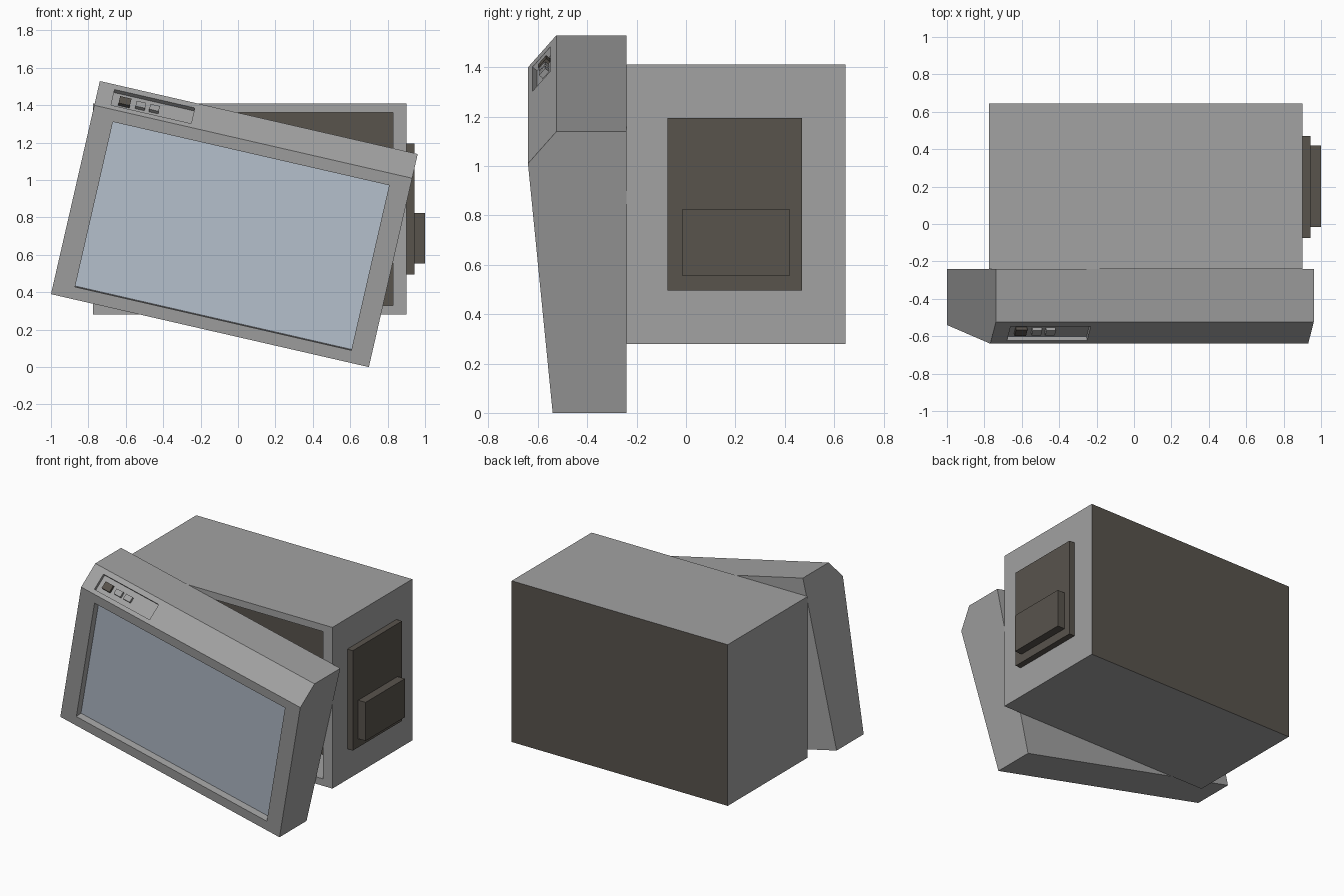
import bpy, bmesh
from mathutils import Vector, Matrix

if "Cube" in bpy.data.objects:
    bpy.data.objects.remove(bpy.data.objects["Cube"])


def material(name, rgb):
    m = bpy.data.materials.new(name)
    m.diffuse_color = (*rgb, 1.0)
    m.use_nodes = True
    m.node_tree.nodes["Principled BSDF"].inputs["Base Color"].default_value = m.diffuse_color
    return m


GREY = material("casing grey", (0.36, 0.36, 0.36))
BROWN = material("dark brown", (0.098, 0.087, 0.073))
BLUE = material("screen blue grey", (0.50, 0.57, 0.66))


def finish(name, bm, mats, matrix=None):
    bmesh.ops.recalc_face_normals(bm, faces=bm.faces[:])
    mesh = bpy.data.meshes.new(name)
    bm.to_mesh(mesh)
    bm.free()
    for m in mats:
        mesh.materials.append(m)
    ob = bpy.data.objects.new(name, mesh)
    if matrix:
        ob.matrix_world = matrix
    bpy.context.collection.objects.link(ob)
    return ob


def prism(profile, width):
    """Extrude a (y, z) profile along x; returns bmesh and its side faces."""
    bm = bmesh.new()
    a = [bm.verts.new((0, y, z)) for y, z in profile]
    b = [bm.verts.new((width, y, z)) for y, z in profile]
    n = len(profile)
    bm.faces.new(a)
    bm.faces.new(b[::-1])
    sides = [bm.faces.new((a[i], b[i], b[(i + 1) % n], a[(i + 1) % n])) for i in range(n)]
    return bm, sides


def recess(bm, face, s0, s1, t0, t1, push, mat=0):
    """Sink a rectangle, given as fractions of a quad face, by the vector push."""
    outer = list(face.verts)
    p = [v.co.copy() for v in outer]

    def at(s, t):
        return p[0].lerp(p[1], s).lerp(p[3].lerp(p[2], s), t)

    spots = [at(s0, t0), at(s1, t0), at(s1, t1), at(s0, t1)]
    rim = [bm.verts.new(c) for c in spots]
    deep = [bm.verts.new(c + Vector(push)) for c in spots]
    bm.faces.remove(face)
    for i in range(4):
        j = (i + 1) % 4
        bm.faces.new((outer[i], outer[j], rim[j], rim[i]))
        bm.faces.new((rim[i], rim[j], deep[j], deep[i]))
    bm.faces.new(deep).material_index = mat


def box(name, lo, hi, mat, matrix=None):
    lo, hi = Vector(lo), Vector(hi)
    bm = bmesh.new()
    bmesh.ops.create_cube(bm, size=1)
    bmesh.ops.scale(bm, vec=hi - lo, verts=bm.verts[:])
    bmesh.ops.translate(bm, vec=(lo + hi) / 2, verts=bm.verts[:])
    return finish(name, bm, [mat], matrix)


# Rear cabinet: brown back panel and recessed brown front opening
bm, sides = prism([(0.645, 0.28), (-0.24, 0.28), (-0.24, 1.41), (0.645, 1.41)], 1.675)
sides[3].material_index = 1
recess(bm, sides[1], 0.043, 0.957, 0.043, 0.957, (0, 0.3, 0), 1)
finish("cabinet", bm, [GREY, BROWN], Matrix.Translation((-0.775, 0, 0)))

# Side plates on the cabinet
box("side_plate", (0.90, -0.075, 0.495), (0.943, 0.47, 1.195), BROWN)
box("side_plate_block", (0.943, -0.015, 0.555), (1.0, 0.42, 0.825), BROWN)

# Tilted front: wedge profile with sunken screen and sunken control panel
U, V = Vector((0.9746, 0, -0.2236)), Vector((0.2236, 0, 0.9746))
tilt = Matrix((U, Vector((0, 1, 0)), V)).transposed().to_4x4()
tilt = Matrix.Translation((-1, 0, 0.39)) @ tilt
bm, sides = prism([(-0.24, 0), (-0.54, 0), (-0.64, 1.036), (-0.525, 1.169), (-0.24, 1.169)], 1.744)
recess(bm, sides[1], 0.067, 0.936, 0.064, 0.938, (0, 0.05, 0.005), 1)
inward = Vector((0, 0.756, -0.653))
recess(bm, sides[2], 0.05, 0.302, 0.16, 0.80, inward * 0.025)
finish("screen_housing", bm, [GREY, BLUE], tilt)

# Control buttons, standing on the sloped panel floor
slope = Vector((0, 0.653, 0.756))
for name, u, w, h, mat in (("power_button", 0.155, 0.062, 0.05, BROWN),
                           ("control_button_1", 0.242, 0.052, 0.038, GREY),
                           ("control_button_2", 0.317, 0.052, 0.038, GREY)):
    frame = Matrix((Vector((1, 0, 0)), slope, -inward)).transposed().to_4x4()
    frame.translation = Vector((u, -0.64 + 0.115 * 0.47, 1.036 + 0.133 * 0.47))
    box(name, (-w / 2, -h / 2, -0.026), (w / 2, h / 2, -0.004), mat, tilt @ frame)
